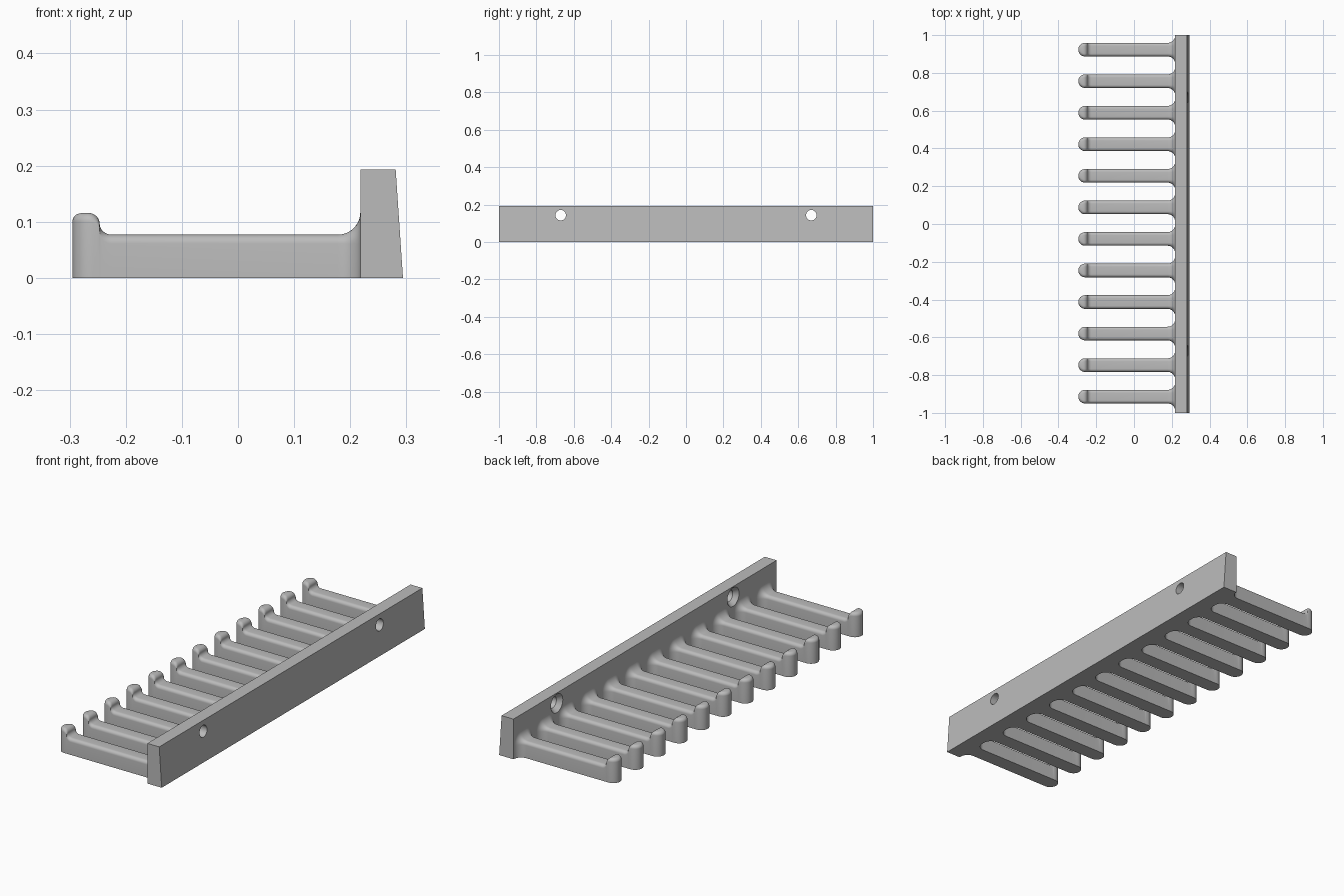
import bpy, bmesh
from math import sin, cos, pi, sqrt, hypot, radians

if "Cube" in bpy.data.objects:
    bpy.data.objects.remove(bpy.data.objects["Cube"], do_unlink=True)

grey = bpy.data.materials.new("plain grey")
grey.use_nodes = True
grey.diffuse_color = (0.5, 0.5, 0.5, 1)
grey.node_tree.nodes["Principled BSDF"].inputs["Base Color"].default_value = (0.5, 0.5, 0.5, 1)

COUNT, PITCH, SHIFT = 12, 0.167, 0.0045      # prongs along the rail
HALF, EDGE, FILLET = 0.036, 0.016, 0.04      # half width, edge rounding, root fillet
TIP, FACE = -0.295, 0.218                    # prong tip and rail front face
LOW, HIGH = 0.077, 0.116                     # arm top and tip top
HOLES = (-0.67, 0.67)


def make_object(name, bm):
    bmesh.ops.remove_doubles(bm, verts=bm.verts, dist=1e-5)
    bmesh.ops.recalc_face_normals(bm, faces=bm.faces)
    mesh = bpy.data.meshes.new(name)
    bm.to_mesh(mesh)
    bm.free()
    mesh.materials.append(grey)
    obj = bpy.data.objects.new(name, mesh)
    bpy.context.collection.objects.link(obj)
    return obj


def loft(bm, sections):
    """Skin closed sections of equal point count and cap both ends."""
    rings = [[bm.verts.new(p) for p in s] for s in sections]
    n = len(rings[0])
    for a, b in zip(rings, rings[1:]):
        for i in range(n):
            j = (i + 1) % n
            bm.faces.new((a[i], a[j], b[j], b[i]))
    bm.faces.new(rings[0])
    bm.faces.new(rings[-1])


def prong_stations():
    """(x, top height, fillet growth) from the tip to the rail."""
    centre = TIP + HALF
    crest, foot = -0.268, -0.225
    rx, rz = (foot - crest) / 2, (HIGH - LOW) / 2
    xs = [centre - HALF * cos(a * pi / 24) for a in range(13)]
    out = [(max(x, TIP + 0.00005), HIGH, 0) for x in xs if x < crest - 0.001]
    for k in range(9):                       # rounded shoulder
        a = k * pi / 16
        out.append((crest + rx * sin(a), HIGH - rz * (1 - cos(a)), 0))
    for k in range(1, 9):                    # hollow below it
        a = k * pi / 16
        out.append((foot - rx * cos(a), LOW + rz * (1 - sin(a)), 0))
    for k in range(11):                      # flare into the rail
        a = k * pi / 20
        d = FILLET * (1 - cos(a))
        out.append((FACE - FILLET + FILLET * sin(a), LOW + d, d))
    out.append((FACE + 0.002, LOW + FILLET, FILLET))
    return out


def prong_section(x, top, grow, y0):
    reach = min(0, x - TIP - HALF)           # negative inside the round nose
    w = sqrt(HALF ** 2 - reach ** 2) + grow
    r = EDGE + grow
    inset = min(r, w * 0.98)
    half = [(w, 0)]
    for k in range(8):
        y = w - inset * (1 - cos(k * pi / 14))
        e = HALF + grow - hypot(reach, y)
        z = top - r + sqrt(max(0, r * r - max(0, r - e) ** 2))
        half.append((y, z))
    left = [(x, y0 + y, z) for y, z in half]
    right = [(x, y0 - y, z) for y, z in reversed(half)]
    return left + right


# Row of hooked prongs
bm = bmesh.new()
for i in range(COUNT):
    y0 = SHIFT + (i - (COUNT - 1) / 2) * PITCH
    loft(bm, [prong_section(*s, y0) for s in prong_stations()])
prongs = make_object("prongs", bm)

# Back rail with a sloping rear face
bm = bmesh.new()
profile = ((FACE, 0), (0.294, 0), (0.281, 0.193), (FACE, 0.193))
loft(bm, [[(x, y, z) for x, z in profile] for y in (-1, 1)])
rail = make_object("rail", bm)

# Countersunk screw holes, also clearing the prong fillets
bm = bmesh.new()
for y in HOLES:
    loft(bm, [[(x, y + r * cos(k * pi / 20), 0.143 + r * sin(k * pi / 20)) for k in range(40)]
              for x, r in ((0.1, 0.045), (FACE, 0.045), (0.24, 0.028), (0.32, 0.028))])
cutter = make_object("screw_hole_cutter", bm)
cutter.hide_render = True

for obj in (prongs, rail):
    mod = obj.modifiers.new("screw holes", "BOOLEAN")
    mod.operation = "DIFFERENCE"
    mod.solver = "EXACT"
    mod.object = cutter
    bpy.ops.object.select_all(action="DESELECT")
    obj.select_set(True)
    bpy.context.view_layer.objects.active = obj
    bpy.ops.object.modifier_apply(modifier=mod.name)
    bpy.ops.object.shade_smooth_by_angle(angle=radians(30))

bpy.data.objects.remove(cutter, do_unlink=True)
